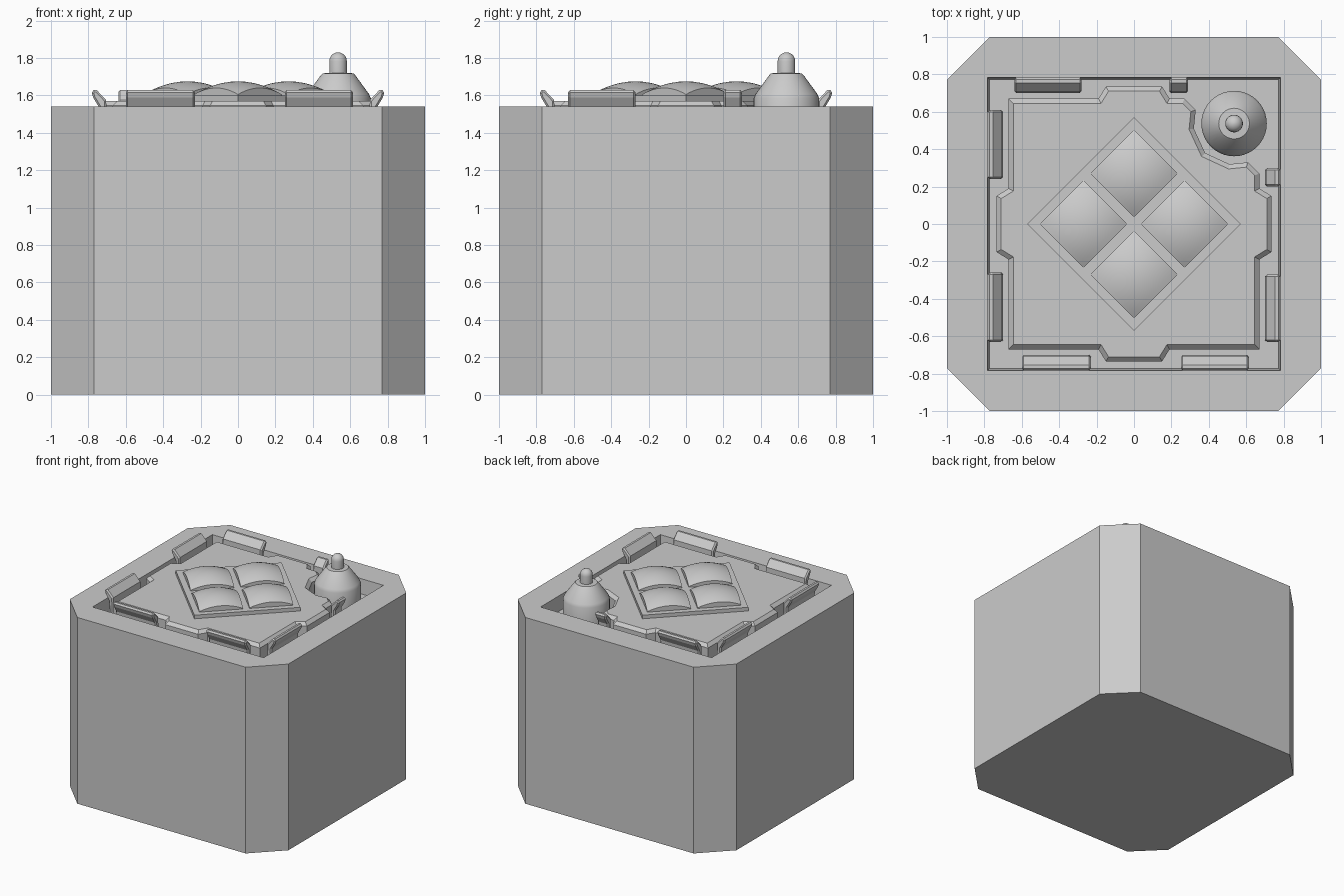
import bpy, bmesh, math
from mathutils import Matrix, Vector

if "Cube" in bpy.data.objects:
    bpy.data.objects.remove(bpy.data.objects["Cube"])

grey = bpy.data.materials.new("plain grey")
grey.diffuse_color = (0.6, 0.6, 0.6, 1)
grey.use_nodes = True
grey.node_tree.nodes["Principled BSDF"].inputs["Base Color"].default_value = grey.diffuse_color

TOP, FLOOR = 1.54, 1.42


def finish(bm, name, smooth=False):
    bmesh.ops.recalc_face_normals(bm, faces=bm.faces[:])
    me = bpy.data.meshes.new(name)
    bm.to_mesh(me)
    bm.free()
    me.materials.append(grey)
    ob = bpy.data.objects.new(name, me)
    bpy.context.collection.objects.link(ob)
    if smooth:
        bpy.ops.object.select_all(action='DESELECT')
        ob.select_set(True)
        bpy.context.view_layer.objects.active = ob
        bpy.ops.object.shade_smooth_by_angle(angle=math.radians(35))
    return ob


def ring(bm, pts, z):
    return [bm.verts.new((x, y, z)) for x, y in pts]


def bridge(bm, a, b):
    n = len(a)
    for i in range(n):
        bm.faces.new((a[i], a[(i + 1) % n], b[(i + 1) % n], b[i]))


def turned(pts):
    """Repeat points at the four quarter turns."""
    out = []
    for k in range(4):
        for x, y in pts:
            for _ in range(k):
                x, y = -y, x
            out.append((x, y))
    return out


def prism(pts, z0, z1, chamfer, name):
    bm = bmesh.new()
    low, high = ring(bm, pts, z0), ring(bm, pts, z1 - chamfer)
    bm.faces.new(low)
    bridge(bm, low, high)
    cap = bm.faces.new(high)
    bmesh.ops.recalc_face_normals(bm, faces=bm.faces[:])
    if chamfer:
        bmesh.ops.inset_region(bm, faces=[cap], thickness=chamfer, use_even_offset=True)
        for v in cap.verts:
            v.co.z = z1
    return finish(bm, name)


# Main block: chamfered corners and a square tray sunk into the top
bm = bmesh.new()
octagon = turned([(1, 0.77), (0.77, 1)])
base, rim = ring(bm, octagon, 0), ring(bm, octagon, TOP)
lip = ring(bm, turned([(0.783, 0.783)]), TOP)
tray = ring(bm, turned([(0.773, 0.773)]), FLOOR)
bm.faces.new(base)
bridge(bm, base, rim)
for k in range(4):
    bm.faces.new((rim[2 * k], rim[2 * k + 1], lip[k]))
    bm.faces.new((rim[2 * k + 1], rim[(2 * k + 2) % 8], lip[(k + 1) % 4], lip[k]))
bridge(bm, lip, tray)
bm.faces.new(tray)
finish(bm, "body_block")

# Lid plate: tabs on each side, one corner cut out around the knob
tab = [(0.67, -0.19), (0.735, -0.15), (0.735, 0.15), (0.67, 0.19)]
cutout = [(0.67, 0.27), (0.61, 0.33), (0.51, 0.32), (0.38, 0.38),
          (0.32, 0.51), (0.33, 0.61), (0.27, 0.67)]
sides = turned(tab + [(0.67, 0.67)])
outline = sides[:4] + cutout + sides[5:]
prism(outline, FLOOR, 1.57, 0.025, "lid_plate")

# Diamond frame
prism(turned([(0.57, 0)]), 1.56, 1.60, 0, "diamond_frame")

# Four domed cushions
N, HALF = 12, 0.235 / math.sqrt(2)
for k in range(4):
    bm = bmesh.new()
    bmesh.ops.create_grid(bm, x_segments=N, y_segments=N, size=HALF)
    for v in bm.verts:
        u, w = v.co.x / HALF, v.co.y / HALF
        v.co.z = 1.605 + 0.035 * (2 - u * u - w * w)
    border = [e for e in bm.edges if e.is_boundary]
    skirt = bmesh.ops.extrude_edge_only(bm, edges=border)["geom"]
    for v in skirt:
        if isinstance(v, bmesh.types.BMVert):
            v.co.z = 1.59
    a = k * math.pi / 2
    bm.transform(Matrix.Translation((0.27 * math.cos(a), 0.27 * math.sin(a), 0))
                 @ Matrix.Rotation(math.pi / 4, 4, 'Z'))
    finish(bm, f"cushion_{k + 1}", True)

# Clips leaning outward: (side quarter turn from +x, start, end along the side)
clip_profile = [(0.70, FLOOR), (0.705, 1.575), (0.755, 1.628), (0.772, 1.628),
                (0.782, 1.615), (0.775, 1.59), (0.745, 1.54), (0.735, FLOOR)]
clips = [(0, -0.63, -0.27), (0, 0.20, 0.30),
         (1, -0.29, -0.19), (1, 0.28, 0.64),
         (2, -0.61, -0.24), (2, 0.26, 0.63),
         (3, -0.60, -0.23), (3, 0.25, 0.615)]
for i, (turn, s, e) in enumerate(clips):
    bm = bmesh.new()
    a = [bm.verts.new((d, s, z)) for d, z in clip_profile]
    b = [bm.verts.new((d, e, z)) for d, z in clip_profile]
    caps = [bm.faces.new(a), bm.faces.new(b)]
    bridge(bm, a, b)
    bmesh.ops.recalc_face_normals(bm, faces=bm.faces[:])
    edges = [ed for f in caps for ed in f.edges]
    bmesh.ops.bevel(bm, geom=edges, offset=0.01, segments=1, affect='EDGES')
    bm.transform(Matrix.Rotation(turn * math.pi / 2, 4, 'Z'))
    finish(bm, f"edge_clip_{i + 1}")

# Round knob: lathe profile with a rounded tip
profile = [(0.175, FLOOR), (0.175, 1.585), (0.165, 1.608), (0.092, 1.708),
           (0.082, 1.718), (0.047, 1.72), (0.047, 1.783)]
profile += [(0.047 * math.cos(t), 1.783 + 0.047 * math.sin(t))
            for t in (math.radians(d) for d in (18, 36, 54, 72, 86))]
bm = bmesh.new()
SEG = 40
rings = []
for r, z in profile:
    pts = [(0.535 + r * math.cos(2 * math.pi * j / SEG),
            0.537 + r * math.sin(2 * math.pi * j / SEG)) for j in range(SEG)]
    rings.append(ring(bm, pts, z))
for lo, hi in zip(rings, rings[1:]):
    bridge(bm, lo, hi)
bm.faces.new(rings[0])
bm.faces.new(rings[-1])
finish(bm, "corner_knob", True)
